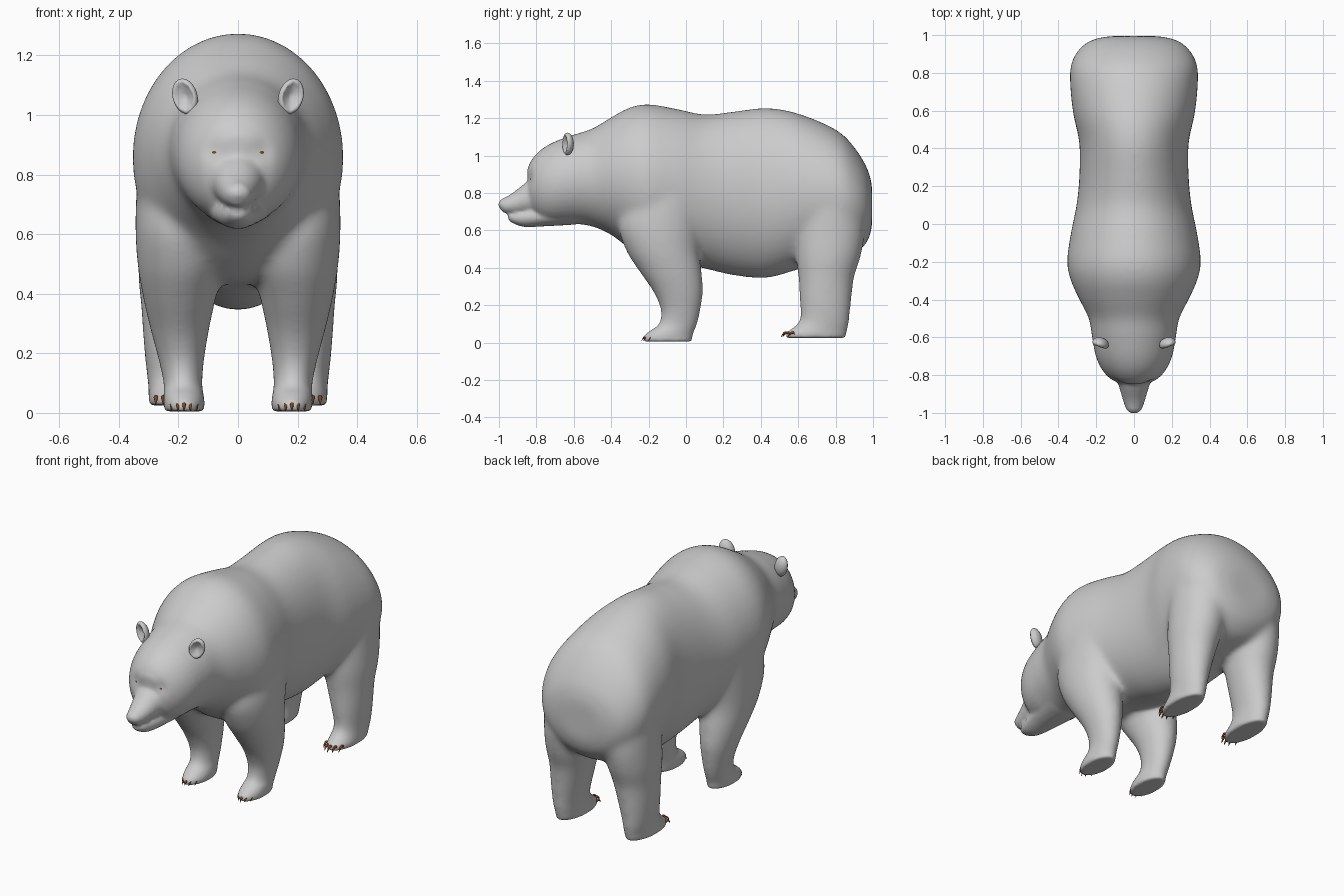
import bpy, bmesh, math
from mathutils import Vector

cube = bpy.data.objects.get("Cube")
if cube:
    bpy.data.objects.remove(cube)


def material(name, rgb):
    m = bpy.data.materials.new(name)
    m.use_nodes = True
    m.diffuse_color = (*rgb, 1)
    m.node_tree.nodes["Principled BSDF"].inputs["Base Color"].default_value = (*rgb, 1)
    return m


fur = material("grey fur", (0.6, 0.6, 0.6))
brown = material("dark orange brown", (0.22, 0.06, 0.015))


def make_object(name, bm, mat):
    me = bpy.data.meshes.new(name)
    bmesh.ops.recalc_face_normals(bm, faces=bm.faces)
    bm.to_mesh(me)
    bm.free()
    me.materials.append(mat)
    me.shade_smooth()
    ob = bpy.data.objects.new(name, me)
    bpy.context.collection.objects.link(ob)
    return ob


def spline(rows, steps=5):
    """Smoothly resample a list of equal-length rows."""
    out = []
    for i in range(len(rows) - 1):
        quad = [rows[max(i - 1, 0)], rows[i], rows[i + 1], rows[min(i + 2, len(rows) - 1)]]
        for k in range(steps):
            t = k / steps
            out.append([b + t * ((c - a) / 2 + t * (a - 2.5 * b + 2 * c - d / 2
                        + t * (1.5 * (b - c) + (d - a) / 2))) for a, b, c, d in zip(*quad)])
    return out + [list(rows[-1])]


def loft(bm, rows, place, sides=40):
    """Skin elliptical sections (position, low u, high u, low v, high v)."""
    rings = []
    for t, u0, u1, v0, v1 in spline(rows):
        ring = []
        for k in range(sides):
            a = 2 * math.pi * k / sides
            u = (u0 + u1) / 2 + (u1 - u0) / 2 * math.cos(a)
            v = (v0 + v1) / 2 + (v1 - v0) / 2 * math.sin(a)
            ring.append(bm.verts.new(place(t, u, v)))
        rings.append(ring)
    for p, q in zip(rings, rings[1:]):
        for k in range(sides):
            j = (k + 1) % sides
            bm.faces.new((p[k], p[j], q[j], q[k]))
    bm.faces.new(rings[0])
    bm.faces.new(rings[-1])


def ball(bm, centre, radii, segments=24):
    new = bmesh.ops.create_uvsphere(bm, u_segments=segments, v_segments=segments // 2, radius=1)["verts"]
    for v in new:
        v.co = Vector(c + r * p for c, r, p in zip(centre, radii, v.co))
    return new


body = bmesh.new()
along_y = lambda t, u, v: (u, t, v)

# Torso, neck and head: y, half width, bottom, top
trunk = [(0.995, .13, .62, .84), (.97, .235, .54, .93), (.9, .31, .47, 1.045), (.8, .34, .44, 1.14),
         (.6, .325, .39, 1.225), (.43, .29, .345, 1.255), (.25, .29, .36, 1.235), (.1, .305, .395, 1.22),
         (-.05, .335, .425, 1.25), (-.2, .355, .44, 1.275), (-.3, .335, .50, 1.258), (-.4, .29, .575, 1.205),
         (-.5, .24, .62, 1.145), (-.6, .222, .635, 1.112), (-.7, .202, .635, 1.075), (-.77, .17, .65, 1.035),
         (-.82, .125, .69, .985), (-.848, .075, .75, .93)]
loft(body, [(y, -w, w, b, t) for y, w, b, t in trunk], along_y)

# Upper muzzle, lower jaw and nose
muzzle = [(-.7, .12, .7, .93), (-.8, .1, .69, .89), (-.86, .08, .685, .852), (-.92, .062, .685, .805),
          (-.96, .05, .69, .78), (-.985, .038, .70, .77)]
loft(body, [(y, -w, w, b, t) for y, w, b, t in muzzle], along_y)
jaw = [(-.6, .13, .63, .78), (-.75, .095, .622, .74), (-.86, .066, .618, .72), (-.92, .045, .635, .70),
       (-.95, .025, .655, .69)]
loft(body, [(y, -w, w, b, t) for y, w, b, t in jaw], along_y)
ball(body, (0, -.967, .738), (.045, .037, .033))

# Legs with feet: z, inner x, outer x, front y, back y
front_leg = [(.85, .1, .335, -.28, .1), (.65, .07, .345, -.36, .08), (.5, .05, .338, -.325, .07),
             (.38, .075, .318, -.25, .085), (.27, .098, .292, -.175, .092), (.17, .114, .265, -.135, .078),
             (.1, .12, .25, -.145, .06), (.065, .116, .25, -.19, .045), (.035, .112, .25, -.225, .035),
             (.005, .115, .247, -.225, .03)]
hind_leg = [(.8, .06, .335, .62, .93), (.6, .05, .335, .59, .955), (.46, .065, .335, .588, .935),
            (.35, .09, .325, .6, .9), (.22, .125, .316, .607, .885), (.14, .145, .307, .612, .875),
            (.1, .15, .302, .595, .87), (.07, .15, .3, .56, .862), (.05, .15, .3, .535, .858),
            (.025, .153, .297, .535, .85)]
for s in (-1, 1):
    for rows in (front_leg, hind_leg):
        loft(body, rows, lambda t, u, v: (s * u, v, t))

# Fuse the parts into one skin
bear = make_object("bear_body", body, fur)
remesh = bear.modifiers.new("fuse", "REMESH")
remesh.mode = "VOXEL"
remesh.voxel_size = 0.01
fused = bpy.data.meshes.new_from_object(bear.evaluated_get(bpy.context.evaluated_depsgraph_get()))
bear.modifiers.clear()
bear.data = fused
fused.materials.clear()
fused.materials.append(fur)
fused.shade_smooth()

# Soft eye sockets, and stronger smoothing away from the face and feet
EYE = Vector((.073, -.83, .875))
soft = bear.vertex_groups.new(name="soft")
for v in fused.vertices:
    d = (Vector((abs(v.co.x), v.co.y, v.co.z)) - EYE).length
    v.co.y += .014 * math.exp(-(d / .04) ** 2)
    w = min(max((v.co.y + .68) / .25, 0), 1) * min(max((v.co.z - .06) / .15, 0), 1)
    soft.add([v.index], w, "REPLACE")
for group, count in (("soft", 50), ("", 5)):
    sm = bear.modifiers.new("smooth", "SMOOTH")
    sm.factor = 0.5
    sm.iterations = count
    sm.vertex_group = group

for s, side in ((-1, "right"), (1, "left")):
    # Ear: a ball with a hollowed front
    bm = bmesh.new()
    for v in ball(bm, (0, 0, 0), (.044, .034, .06), 32):
        if v.co.y < 0:
            r = math.hypot(v.co.x / .044, v.co.z / .06)
            v.co.y = -.016 + .026 * (1 - r) if r < .75 else v.co.y * .7
        x, y, z = v.co
        a = s * .35
        v.co = (s * .178 + x * math.cos(a) - y * math.sin(a) + s * z * .15,
                -.635 + x * math.sin(a) + y * math.cos(a), 1.062 + z)
    make_object(side + "_ear", bm, fur)

    # Eye
    bm = bmesh.new()
    ball(bm, (s * EYE.x, -.818, .873), (.019, .016, .014), 16)
    make_object(side + "_eye", bm, brown)

    # Claws: short tapered hooks, five to a foot
    for name, cx, spread, y0, z0 in (("front", .181, .021, -.2, .03), ("hind", .226, .025, .545, .05)):
        bm = bmesh.new()
        for k in range(-2, 3):
            x = s * (cx + k * spread)
            y = y0 + .009 * k * k
            hook = [(0, .007, 0), (.015, .007, .003), (.03, .005, -.008), (.038, .001, -.022)]
            loft(bm, [(y - t, x - r, x + r, z0 + h - r, z0 + h + r) for t, r, h in hook], along_y, 8)
        make_object(side + "_" + name + "_claws", bm, brown)
